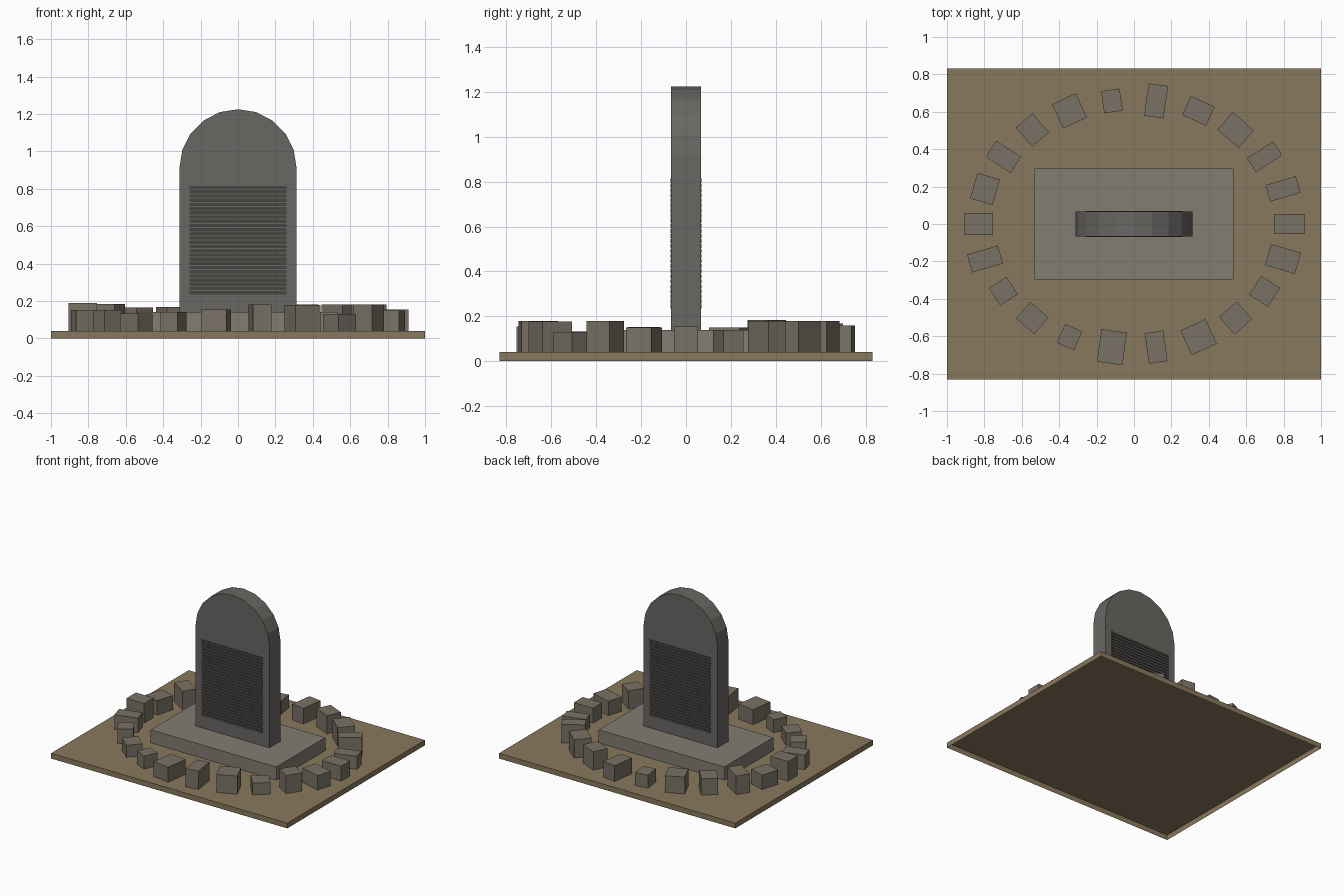
import bpy, bmesh
from math import cos, sin, pi

if "Cube" in bpy.data.objects:
    bpy.data.objects.remove(bpy.data.objects["Cube"])


def material(name, rgb):
    m = bpy.data.materials.new(name)
    m.diffuse_color = (*rgb, 1)
    m.use_nodes = True
    m.node_tree.nodes["Principled BSDF"].inputs["Base Color"].default_value = m.diffuse_color
    return m


EARTH = material("earth", (0.25, 0.19, 0.11))
PLINTH = material("plinth_stone", (0.225, 0.205, 0.165))
SLAB = material("slab_stone", (0.14, 0.135, 0.125))
LINE = material("carved_line", (0.06, 0.058, 0.052))
ROCK = material("rock", (0.19, 0.165, 0.13))


def prism(name, outline, y0, y1, mat, open_base=True):
    """Extrude an x-z outline from y0 to y1, optionally without the underside."""
    bm = bmesh.new()
    face = bm.faces.new([bm.verts.new((x, y0, z)) for x, z in outline])
    ext = bmesh.ops.extrude_face_region(bm, geom=[face])
    moved = [g for g in ext["geom"] if isinstance(g, bmesh.types.BMVert)]
    bmesh.ops.translate(bm, verts=moved, vec=(0, y1 - y0, 0))
    bmesh.ops.recalc_face_normals(bm, faces=bm.faces[:])
    if open_base:
        under = [f for f in bm.faces if f.normal.z < -0.9]
        bmesh.ops.delete(bm, geom=under, context="FACES_ONLY")
    me = bpy.data.meshes.new(name)
    bm.to_mesh(me)
    bm.free()
    me.materials.append(mat)
    ob = bpy.data.objects.new(name, me)
    bpy.context.collection.objects.link(ob)
    return ob


def box(name, w, d, z0, z1, mat, x=0, y=0, rot=0, open_base=True):
    h = w / 2
    outline = [(-h, z0), (h, z0), (h, z1), (-h, z1)]
    ob = prism(name, outline, -d / 2, d / 2, mat, open_base)
    ob.location = (x, y, 0)
    ob.rotation_euler.z = rot
    return ob


# Ground slab (open underneath) and plinth
box("ground", 2.0, 1.664, 0, 0.04, EARTH)
box("plinth", 1.064, 0.592, 0.04, 0.14, PLINTH)

# Upright slab with a ten-sided round top
R, SPRING = 0.313, 0.912
arch = [(R * cos(i * pi / 10), SPRING + R * sin(i * pi / 10)) for i in range(11)]
prism("tablet", [(-R, 0.14), (R, 0.14)] + arch, -0.066, 0.066, SLAB)

# Raised horizontal rows on both faces
ROWS, LOW, HIGH, FILL = 26, 0.235, 0.815, 0.78
pitch = (HIGH - LOW) / (ROWS - 1 + FILL)
for side, tag in ((-1, "front"), (1, "back")):
    for i in range(ROWS):
        z = LOW + i * pitch
        box(f"{tag}_row_{i + 1}", 0.52, 0.008, z, z + pitch * FILL, LINE,
            y=side * 0.066, open_base=False)

# Ring of stones: radial size, tangential size, top height
STONES = [
    (.163, .108, .155), (.17, .092, .14), (.167, .09, .18), (.125, .15, .18),
    (.112, .14, .18), (.175, .105, .16), (.12, .1, .14), (.143, .14, .168),
    (.135, .118, .165), (.158, .103, .183), (.125, .142, .15), (.15, .115, .19),
    (.172, .1, .152), (.112, .112, .152), (.117, .128, .132), (.11, .1, .14),
    (.175, .138, .155), (.165, .1, .18), (.145, .148, .178), (.125, .125, .13),
    (.12, .12, .18), (.167, .117, .15),
]
for i, (w, d, top) in enumerate(STONES):
    a = 2 * pi * i / len(STONES)
    box(f"ring_stone_{i + 1}", w, d, 0.04, top, ROCK, 0.83 * cos(a), 0.665 * sin(a), a)
